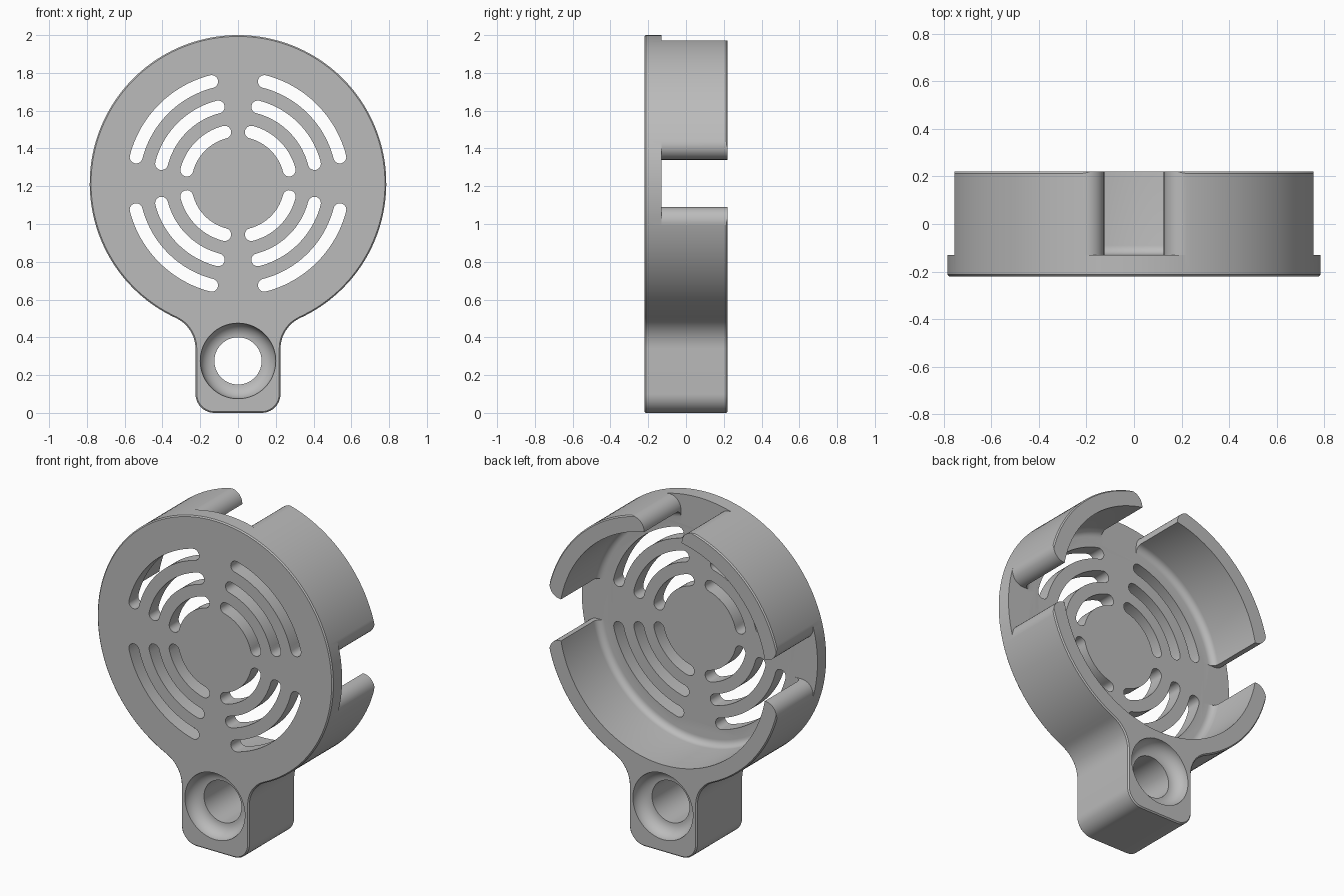
import bpy, bmesh
from math import sin, cos, pi, radians, atan2, sqrt
from mathutils import Matrix

cube = bpy.data.objects.get("Cube")
if cube:
    bpy.data.objects.remove(cube)

CZ = 1.215                    # height of the disc centre
R, R_IN = 0.785, 0.69         # outer and inner wall radius
FRONT, BACK, FLOOR = -0.22, 0.22, -0.13
HOLE_Z = 0.275

grey = bpy.data.materials.new("plain grey")
grey.use_nodes = True
grey.diffuse_color = (0.5, 0.5, 0.5, 1)
grey.node_tree.nodes["Principled BSDF"].inputs["Base Color"].default_value = (0.5, 0.5, 0.5, 1)


def arc(cx, cz, r, a0, a1, n):
    """Points on an arc, angles in radians."""
    return [(cx + r * cos(a0 + (a1 - a0) * i / n),
             cz + r * sin(a0 + (a1 - a0) * i / n)) for i in range(n + 1)]


def make_object(name, bm):
    bmesh.ops.recalc_face_normals(bm, faces=bm.faces)
    mesh = bpy.data.meshes.new(name)
    bm.to_mesh(mesh)
    bm.free()
    mesh.materials.append(grey)
    obj = bpy.data.objects.new(name, mesh)
    bpy.context.collection.objects.link(obj)
    return obj


def prism(name, outline, y0, y1):
    """Extrude an x-z outline along y."""
    bm = bmesh.new()
    face = bm.faces.new([bm.verts.new((x, y0, z)) for x, z in outline])
    ext = bmesh.ops.extrude_face_region(bm, geom=[face])
    verts = [g for g in ext["geom"] if isinstance(g, bmesh.types.BMVert)]
    bmesh.ops.translate(bm, verts=verts, vec=(0, y1 - y0, 0))
    return make_object(name, bm)


def lathe(name, profile, cz, n):
    """Spin (radius, y) points about the y axis through height cz."""
    bm = bmesh.new()
    rings = [[bm.verts.new((r * cos(2 * pi * i / n), y, cz + r * sin(2 * pi * i / n)))
              for i in range(n)] for r, y in profile]
    for a, b in zip(rings, rings[1:]):
        for i in range(n):
            j = (i + 1) % n
            bm.faces.new((a[i], a[j], b[j], b[i]))
    bm.faces.new(rings[0])
    bm.faces.new(rings[-1])
    return make_object(name, bm)


def apply_all(obj):
    bpy.ops.object.select_all(action='DESELECT')
    bpy.context.view_layer.objects.active = obj
    obj.select_set(True)
    for mod in list(obj.modifiers):
        bpy.ops.object.modifier_apply(modifier=mod.name)


def cut(obj, cutter):
    mod = obj.modifiers.new("cut", 'BOOLEAN')
    mod.operation, mod.solver, mod.object = 'DIFFERENCE', 'EXACT', cutter
    apply_all(obj)
    bpy.data.objects.remove(cutter)


# Body: disc outline blending into the mounting tab
TAB, FIL, CORNER = 0.225, 0.18, 0.1
fx = TAB + FIL
fz = CZ - sqrt((R + FIL) ** 2 - fx ** 2)
join = atan2(fz - CZ, fx)
right = arc(TAB - CORNER, CORNER, CORNER, -pi / 2, 0, 10)
right += arc(fx, fz, FIL, pi, join + pi, 12)
right += arc(0, CZ, R, join, pi / 2, 70)[1:]
left = [(-x, z) for x, z in reversed(right[:-1])]
body = prism("vented_cover", right + left, FRONT, BACK)
bevel = body.modifiers.new("edge", 'BEVEL')
bevel.width, bevel.segments = 0.007, 1
bevel.limit_method, bevel.angle_limit = 'ANGLE', radians(60)
apply_all(body)

# Cup interior with a filleted floor
f = 0.04
profile = arc(R_IN - f, FLOOR + f, f, -pi / 2, 0, 6) + [(R_IN, 0.4)]
cut(body, lathe("cup_cutter", profile, CZ, 144))

# Wall gaps with rounded outer corners: right, top, left
GAP, ROUND = 0.125, 0.075
cu = GAP + ROUND
cv = sqrt((R - ROUND) ** 2 - cu ** 2)
half = [(GAP, 0.6)] + arc(cu, cv, ROUND, pi, atan2(cv, cu), 10)
half += [(cu * 1.25, cv * 1.25)]
gap = half + [(-u, v) for u, v in reversed(half)]
for turn in (-pi / 2, 0, pi / 2):
    pts = [(u * cos(turn) - v * sin(turn), CZ + u * sin(turn) + v * cos(turn)) for u, v in gap]
    cut(body, prism("gap_cutter", pts, FLOOR, 0.4))

# Curved vent slots in four quadrants
W, MARGIN = 0.034, radians(14.5)
for r in (0.28, 0.418, 0.557):
    for q in range(4):
        a0, a1 = q * pi / 2 + MARGIN, (q + 1) * pi / 2 - MARGIN
        pts = arc(0, CZ, r + W, a0, a1, 24)
        pts += arc(r * cos(a1), CZ + r * sin(a1), W, a1, a1 + pi, 10)[1:-1]
        pts += arc(0, CZ, r - W, a1, a0, 24)
        pts += arc(r * cos(a0), CZ + r * sin(a0), W, a0 + pi, a0 + 2 * pi, 10)[1:-1]
        cut(body, prism("slot_cutter", pts, -0.4, 0))

# Mounting hole with a bowl-shaped recess on both faces
HOLE, BOWL = 0.125, 0.075
front_half = [(HOLE + BOWL, -0.4)] + arc(HOLE, FRONT, BOWL, 0, pi / 2, 10)
profile = front_half + [(r, -y) for r, y in reversed(front_half)]
cut(body, lathe("hole_cutter", profile, HOLE_Z, 72))

apply_all(body)
bpy.ops.object.shade_smooth_by_angle(angle=radians(30))
